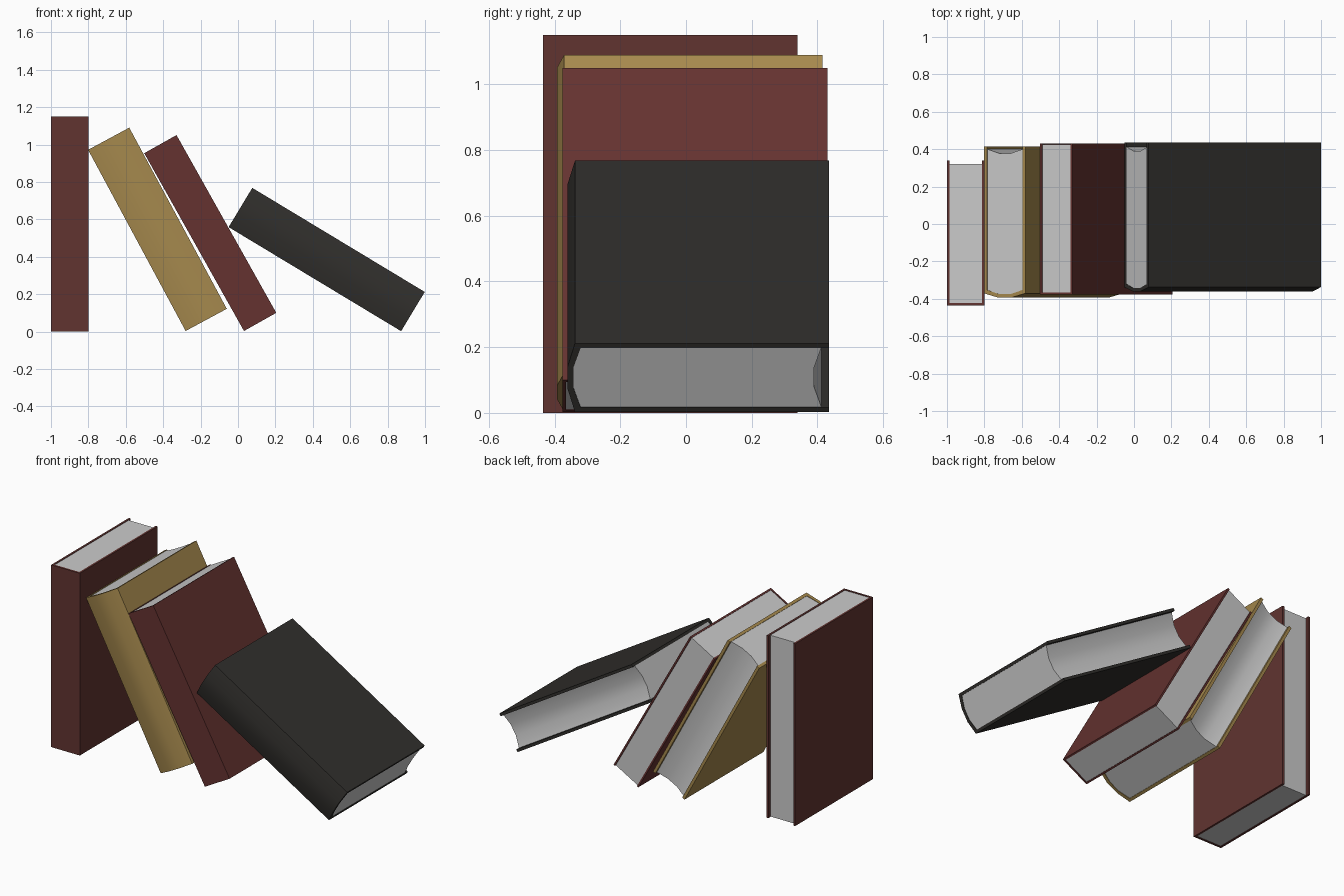
import bpy, bmesh, math

if "Cube" in bpy.data.objects:
    bpy.data.objects.remove(bpy.data.objects["Cube"])


def material(name, rgb):
    m = bpy.data.materials.new(name)
    m.diffuse_color = (*rgb, 1)
    m.use_nodes = True
    m.node_tree.nodes["Principled BSDF"].inputs["Base Color"].default_value = m.diffuse_color
    return m


RED = material("red_cloth", (0.12, 0.034, 0.03))
WINE = material("wine_cloth", (0.13, 0.032, 0.03))
GOLD = material("gold_cloth", (0.38, 0.25, 0.075))
DARK = material("black_cloth", (0.03, 0.028, 0.025))


def arc(x0, x1, y, bulge):
    # shallow three-segment curve toward -y, or a straight edge
    if not bulge:
        return [(x0, y), (x1, y)]
    w = x1 - x0
    return [(x0, y), (x0 + w / 3, y - bulge), (x1 - w / 3, y - bulge), (x1, y)]


def extrude(name, profile, z0, z1, corner, lean, mat=None):
    bm = bmesh.new()
    face = bm.faces.new([bm.verts.new((x, y, z0)) for x, y in profile])
    new = bmesh.ops.extrude_face_region(bm, geom=[face])["geom"]
    bmesh.ops.translate(bm, vec=(0, 0, z1 - z0),
                        verts=[g for g in new if isinstance(g, bmesh.types.BMVert)])
    bmesh.ops.recalc_face_normals(bm, faces=bm.faces)
    mesh = bpy.data.meshes.new(name)
    bm.to_mesh(mesh)
    bm.free()
    ob = bpy.data.objects.new(name, mesh)
    bpy.context.collection.objects.link(ob)
    ob.location = (corner[0], 0, corner[1])
    ob.rotation_euler = (0, -math.radians(lean), 0)
    if mat:
        mesh.materials.append(mat)
    bpy.ops.object.select_all(action='DESELECT')
    ob.select_set(True)
    bpy.context.view_layer.objects.active = ob
    bpy.ops.object.shade_smooth_by_angle(angle=math.radians(30))


def book(name, corner, lean, w, h, spine, fore, page_fore, t, bulge, mat):
    # U-shaped cover: rounded or flat spine joining two boards
    outer = arc(0, w, spine + bulge, bulge)
    inner = arc(t, w - t, spine + bulge + t, bulge)
    extrude(name + "_cover",
            outer + [(w, fore), (w - t, fore)] + inner[::-1] + [(t, fore), (0, fore)],
            0, h, corner, lean, mat)
    # page block, fore edge hollowed to match the spine
    edge = arc(t, w - t, page_fore, bulge)
    extrude(name + "_pages", inner + edge[::-1], 0.003, h - 0.003, corner, lean)


book("upright_book", (-1.0, 0.0), 0, 0.20, 1.15, -0.435, 0.34, 0.32, 0.013, 0, RED)
book("gold_book", (-0.28, 0.003), 28.3, 0.25, 1.10, -0.393, 0.415, 0.40, 0.018, 0.022, GOLD)
book("wine_book", (0.032, 0.003), 29.3, 0.198, 1.09, -0.376, 0.43, 0.424, 0.011, 0, WINE)
book("black_book", (0.872, 0.002), 58.9, 0.245, 1.077, -0.36, 0.435, 0.412, 0.017, 0.022, DARK)
